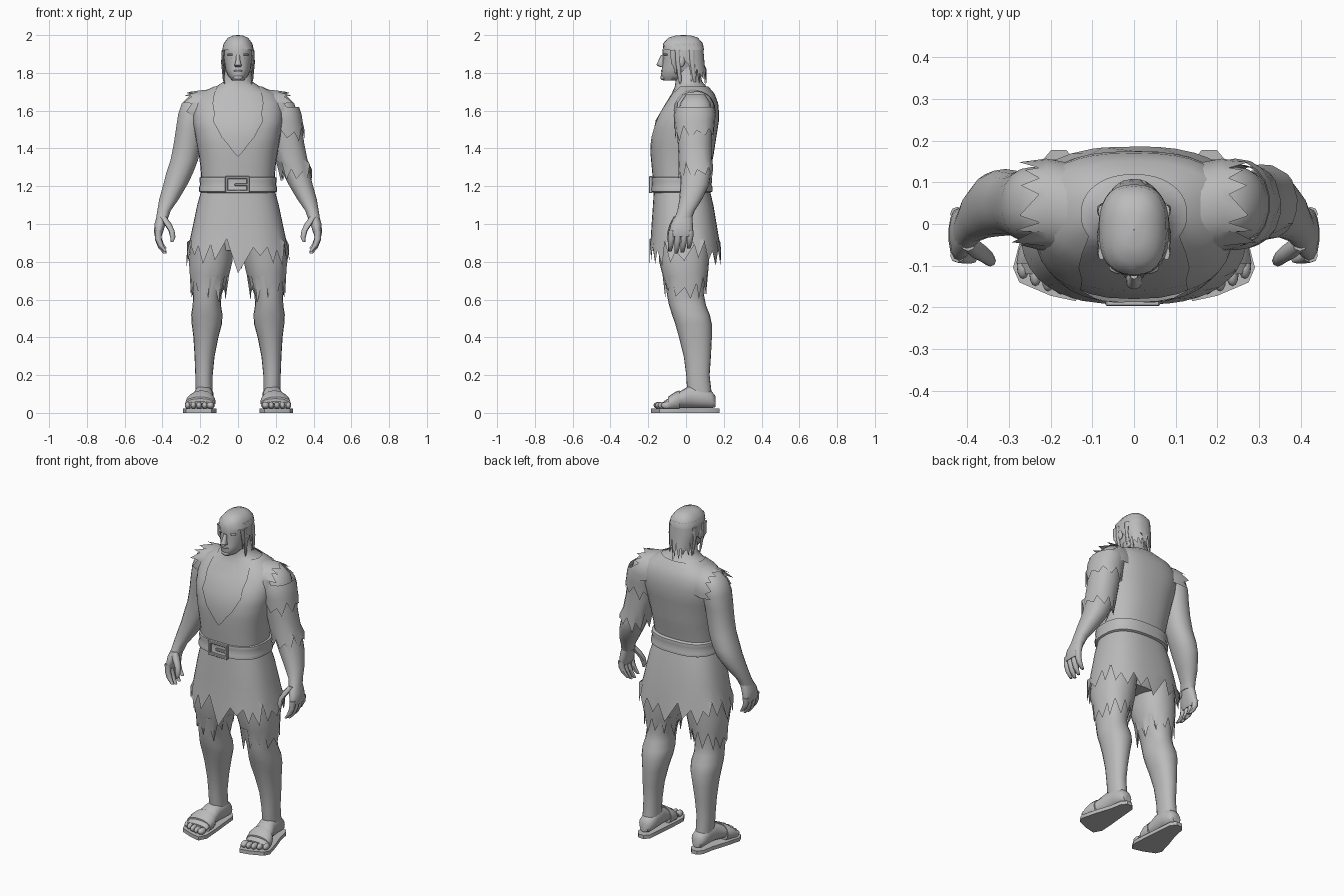
import bpy, bmesh, math, random
from mathutils import Vector

random.seed(7)
grey = bpy.data.materials.new("plain_grey")
grey.diffuse_color = (0.5, 0.5, 0.5, 1)


def finish(name, bm, mirror=False, angle=50):
    bmesh.ops.remove_doubles(bm, verts=bm.verts, dist=0.0002)
    bmesh.ops.recalc_face_normals(bm, faces=bm.faces)
    me = bpy.data.meshes.new(name)
    bm.to_mesh(me)
    bm.free()
    ob = bpy.data.objects.new(name, me)
    bpy.context.collection.objects.link(ob)
    me.materials.append(grey)
    bpy.ops.object.select_all(action='DESELECT')
    ob.select_set(True)
    bpy.context.view_layer.objects.active = ob
    bpy.ops.object.shade_smooth_by_angle(angle=math.radians(angle))
    if mirror:
        ob.modifiers.new("Mirror", 'MIRROR')
    return ob


def power(v, p):
    return math.copysign(abs(v) ** (2 / p), v)


def loft(name, rings, n=20, axis='z', gap=None, jag=0, cap=True, mirror=False, tip=0):
    """Skin rings (t, cu, cv, ru, rv[, power]); gap opens the front, jag tears the last ring."""
    bm = bmesh.new()
    rows = []
    for i, r in enumerate(rings):
        t, cu, cv, ru, rv = r[:5]
        p = r[5] if len(r) > 5 else 2.2
        a0 = gap[i] if gap else 0
        down = 1 if t > rings[0][0] else -1
        row = []
        for k in range(n + 1):
            a = a0 + (2 * math.pi - 2 * a0) * k / n
            w = t
            if jag and i == len(rings) - 1:
                kk = k if gap else k % n
                rnd = random.Random(kk * 31 + len(name))
                w += down * jag * (rnd.uniform(.1, 1) if kk % 2 == 0 else -rnd.uniform(.1, .9))
                if kk == 0:
                    w += down * tip
                a += rnd.uniform(-.35, .35) * 2 * math.pi / n if kk else 0
            u, v = cu + ru * power(math.sin(a), p), cv - rv * power(math.cos(a), p)
            row.append(bm.verts.new({'z': (u, v, w), 'y': (u, w, v), 'x': (w, u, v)}[axis]))
        rows.append(row)
    for a, b in zip(rows, rows[1:]):
        for k in range(n):
            bm.faces.new((a[k], a[k + 1], b[k + 1], b[k]))
    if cap and not jag and not gap:
        for row in (rows[0], rows[-1]):
            bm.faces.new(row[:-1])
    return finish(name, bm, mirror)


def box(name, c, s, mirror=False):
    bm = bmesh.new()
    bmesh.ops.create_cube(bm, size=1)
    for v in bm.verts:
        v.co = Vector(c) + Vector([a * b for a, b in zip(v.co, s)])
    bmesh.ops.bevel(bm, geom=bm.edges[:], offset=min(s) * .2, segments=1, affect='EDGES')
    return finish(name, bm, mirror, 30)


def ball(name, c, s, mirror=False):
    bm = bmesh.new()
    bmesh.ops.create_uvsphere(bm, u_segments=12, v_segments=8, radius=1)
    for v in bm.verts:
        v.co = Vector(c) + Vector([a * b for a, b in zip(v.co, s)])
    return finish(name, bm, mirror, 80)


def sample(rings, z, grow):
    """Ring interpolated at height z and grown outwards."""
    for a, b in zip(rings, rings[1:]):
        if a[0] <= z <= b[0]:
            f = (z - a[0]) / (b[0] - a[0])
            r = [p + (q - p) * f for p, q in zip(a, b)]
            return (z, r[1], r[2], r[3] + grow, r[4] + grow, *r[5:])


# Torso and neck
torso = [(1.14, 0, -.025, .185, .135, 2.5), (1.26, 0, -.028, .183, .138, 2.5),
         (1.34, 0, -.022, .192, .153, 2.5), (1.45, 0, -.016, .212, .164, 2.5),
         (1.55, 0, .002, .23, .162, 2.6), (1.63, 0, .025, .232, .138, 2.6),
         (1.69, 0, .032, .195, .108, 2.4), (1.725, 0, .025, .12, .085, 2.2),
         (1.755, 0, .015, .075, .07, 2), (1.83, 0, .005, .065, .065, 2)]
loft("torso", torso, 28)

# Torn vest with a deep V neck
cut = [(1.24, 0), (1.3, 0), (1.36, 0), (1.385, .025), (1.42, .05), (1.46, .085), (1.5, .105),
       (1.54, .128), (1.59, .124), (1.64, .132), (1.69, .124), (1.728, .108)]
vest = [sample(torso, z, .011) for z, w in cut]
loft("vest", vest, 32, gap=[math.asin((w / r[3]) ** (r[5] / 2)) for (z, w), r in zip(cut, vest)])
loft("shoulder_flap", [(.16, .036, 1.59, .112, .122), (.21, .045, 1.59, .112, .117),
                       (.255, .05, 1.6, .1, .1)], 15, axis='x', gap=[1.45, 1.4, 1.3], jag=.04, mirror=True)

# Belt of two rolls and buckle
loft("belt", [(1.163, 0, -.022, .19, .145, 2.6), (1.172, 0, -.022, .207, .163, 2.6),
              (1.192, 0, -.022, .207, .163, 2.6), (1.21, 0, -.022, .2, .156, 2.6),
              (1.228, 0, -.022, .205, .161, 2.6), (1.246, 0, -.022, .203, .159, 2.6),
              (1.253, 0, -.022, .188, .144, 2.6)], 32)
for z in (1.172, 1.245):
    box("buckle_rail", (-.003, -.187, z), (.13, .02, .016))
for x in (-.06, .054):
    box("buckle_side", (x, -.187, 1.208), (.016, .02, .085))
box("buckle_prong", (.02, -.19, 1.208), (.075, .014, .014))

# Torn skirt over torn shorts
loft("skirt", [(1.18, 0, -.022, .194, .148, 2.5), (1.1, 0, -.015, .216, .16, 2.6),
               (1.0, 0, -.01, .237, .172, 2.6), (.92, 0, -.006, .254, .181, 2.6),
               (.845, 0, -.004, .272, .19, 2.6)], 40, jag=.085, tip=.05)
loft("hips", [(.86, 0, -.015, .16, .11), (.95, 0, -.01, .215, .14), (1.16, 0, -.022, .185, .135)], 20)
loft("shorts_leg", [(.95, .13, -.01, .115, .14), (.8, .145, -.01, .116, .132),
                    (.73, .151, -.004, .105, .12), (.655, .158, 0, .092, .11)],
     22, jag=.075, mirror=True)

# Legs
loft("leg", [(.07, .178, .075, .045, .06), (.12, .18, .07, .045, .064), (.2, .18, .063, .046, .062),
             (.3, .177, .06, .053, .072), (.4, .17, .05, .066, .087), (.47, .165, .04, .08, .097),
             (.52, .165, .026, .083, .1), (.57, .165, .008, .075, .098), (.62, .163, -.002, .075, .098),
             (.7, .153, -.004, .09, .106), (.8, .145, -.01, .106, .12), (.95, .12, -.01, .11, .13)],
     20, mirror=True)

# Feet, toes and sandals
loft("foot", [(.155, .178, .06, .028, .03), (.135, .178, .07, .045, .045), (.08, .178, .085, .05, .06),
              (.02, .183, .085, .052, .06), (-.03, .192, .07, .062, .045),
              (-.08, .2, .055, .072, .03), (-.12, .203, .042, .072, .018)], 16, axis='y', mirror=True)
for i in range(5):
    ball("toe", (.146 + i * .03, -.142 + i * i * .0025, .04), (.02 if i == 0 else .015, .03, .019), True)
loft("sandal_strap", [(-.035, .193, .062, .068, .057), (-.06, .197, .058, .079, .052),
                      (-.095, .202, .045, .08, .04)], 16, axis='y', mirror=True)
outline = [(.14, -.185), (.2, -.172), (.275, -.14), (.29, -.105), (.268, -.02), (.235, .08), (.222, .15),
           (.198, .178), (.163, .178), (.138, .15), (.13, .06), (.12, -.05), (.115, -.14)]
bm = bmesh.new()
face = bm.faces.new([bm.verts.new((x, y, 0)) for x, y in outline])
top = bmesh.ops.extrude_face_region(bm, geom=[face])['geom']
bmesh.ops.translate(bm, vec=(0, 0, .022), verts=[v for v in top if isinstance(v, bmesh.types.BMVert)])
finish("sandal_sole", bm, True, 40)

# Arms
arm = [(1.03, .402, -.015, .032, .046), (1.07, .392, .0, .036, .046), (1.13, .366, .025, .052, .06),
       (1.21, .331, .047, .065, .077), (1.27, .309, .052, .072, .08), (1.34, .284, .05, .074, .078),
       (1.42, .268, .047, .074, .079), (1.5, .256, .045, .074, .084), (1.58, .243, .047, .075, .09),
       (1.64, .23, .05, .068, .08), (1.685, .21, .05, .04, .05)]
loft("arm", arm, 18, mirror=True)

# Torn sleeve on one arm only
loft("upper_sleeve", [sample(arm, z, .02) for z in (1.62, 1.58, 1.54, 1.48)], 18, jag=.05)
loft("lower_sleeve", [sample(arm, z, .011) for z in (1.6, 1.5, 1.42, 1.34, 1.27)], 18, jag=.06)

# Hands
loft("palm", [(1.05, .398, -.01, .03, .043), (1.0, .413, -.022, .03, .058),
              (.955, .421, -.026, .024, .064), (.935, .423, -.026, .018, .06)], 14, mirror=True)
for i, length in enumerate((.9, 1, .95, .78)):
    y = -.075 + i * .033
    loft("finger", [(.965, .423, y, .018, .017), (.965 - .05 * length, .422, y - .002, .017, .016),
                    (.965 - .09 * length, .408, y - .006, .015, .014),
                    (.965 - .122 * length, .386, y - .01, .009, .009)], 8, mirror=True)
loft("thumb", [(1.04, .398, -.045, .018, .02), (1.0, .372, -.066, .02, .02), (.965, .352, -.08, .016, .017),
               (.93, .345, -.088, .014, .014), (.905, .349, -.09, .007, .007)], 8, mirror=True)

# Head and face
skull = [(1.76, 0, -.055, .03, .065), (1.785, 0, -.043, .053, .09), (1.82, 0, -.03, .067, .098),
         (1.87, 0, -.022, .074, .1), (1.91, 0, -.02, .077, .105), (1.95, 0, -.018, .074, .102),
         (1.98, 0, -.016, .057, .08), (1.993, 0, -.014, .03, .045)]
loft("head", skull, 24)
loft("nose", [(1.895, 0, -.122, .009, .01), (1.86, 0, -.133, .013, .016),
              (1.842, 0, -.136, .02, .021), (1.832, 0, -.126, .016, .014)], 10)
ball("brow", (.032, -.105, 1.897), (.028, .015, .007), True)
ball("eye", (.03, -.106, 1.879), (.012, .008, .005), True)
ball("lips", (0, -.124, 1.811), (.024, .009, .006))
ball("chin", (0, -.12, 1.776), (.026, .016, .015))
ball("ear", (.079, -.025, 1.862), (.01, .02, .032), True)

# Hair: cap, torn back curtain and loose side locks
loft("hair_cap", [(2.0, 0, -.014, .001, .001, 2.5), (1.998, 0, -.014, .025, .04, 2.5),
                  (1.986, 0, -.015, .054, .078, 2.5), (1.955, 0, -.016, .077, .106, 2.5),
                  (1.922, 0, -.014, .084, .109, 2.5)], 26, gap=[0, 0, 0, 0, .4])
loft("hair_curtain", [(1.955, 0, -.016, .077, .106, 2.5), (1.9, 0, -.014, .085, .108, 2.5),
                      (1.84, 0, -.008, .083, .107, 2.4), (1.78, 0, .005, .075, .103)],
     24, gap=[1.2, 1.4, 1.75, 1.75], jag=.06)
for y, bottom in ((-.07, 1.79), (-.045, 1.73), (.03, 1.74)):
    loft("side_lock", [(1.92, .078, y, .008, .016), (1.85, .083, y + .004, .006, .012),
                       (bottom + .04, .076, y + .012, .005, .009), (bottom, .07, y + .016, .001, .002)],
         8, mirror=True)
